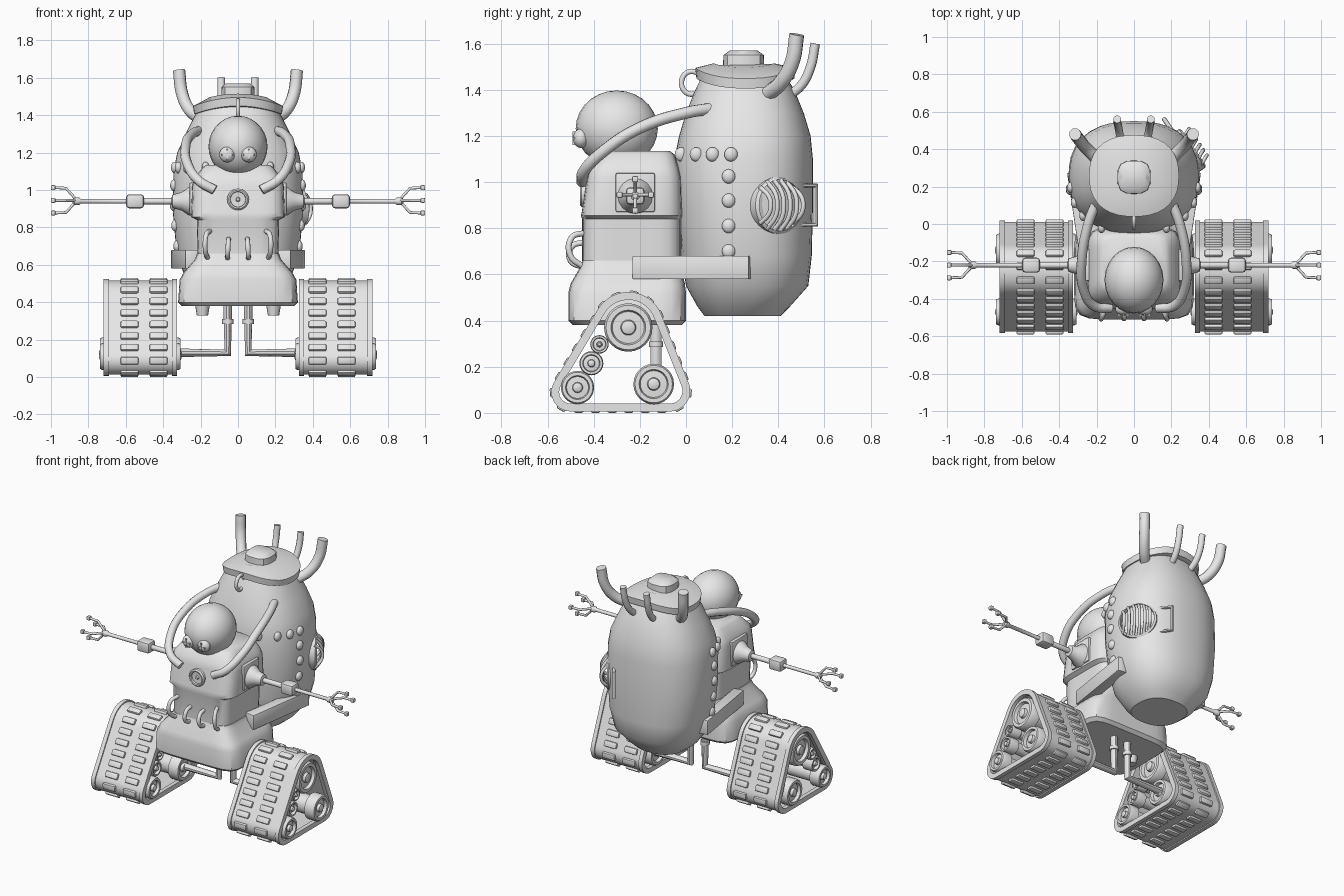
import bpy, bmesh, math
from mathutils import Vector, Matrix
from mathutils.geometry import convex_hull_2d

if "Cube" in bpy.data.objects:
    bpy.data.objects.remove(bpy.data.objects["Cube"])

grey = bpy.data.materials.new("plain_grey")
grey.use_nodes = True
grey.diffuse_color = (0.8, 0.8, 0.8, 1)
grey.node_tree.nodes["Principled BSDF"].inputs["Base Color"].default_value = (0.8, 0.8, 0.8, 1)
made = []
TAU = 2 * math.pi


def add(name, data):
    ob = bpy.data.objects.new(name, data)
    data.materials.append(grey)
    bpy.context.collection.objects.link(ob)
    made.append(ob)
    return ob


def finish(name, bm):
    bmesh.ops.recalc_face_normals(bm, faces=bm.faces)
    me = bpy.data.meshes.new(name)
    bm.to_mesh(me)
    bm.free()
    return add(name, me)


def skin(name, rings, loop=False):
    """Join rings of points; cap the ends, or join last to first."""
    bm = bmesh.new()
    vs = [[bm.verts.new(p) for p in ring] for ring in rings]
    n = len(vs[0])
    pairs = list(zip(vs, vs[1:])) + ([(vs[-1], vs[0])] if loop else [])
    for a, b in pairs:
        for i in range(n):
            bm.faces.new((a[i], a[(i + 1) % n], b[(i + 1) % n], b[i]))
    if not loop:
        bm.faces.new(vs[0])
        bm.faces.new(vs[-1])
    return finish(name, bm)


def loft(name, sections, power, n=36, sag=0):
    """Stack of superellipse sections (z, half width, y front, y back)."""
    rings = []
    for z, hx, y0, y1 in sections:
        ring = []
        for i in range(n):
            c, s = math.cos(TAU * i / n), math.sin(TAU * i / n)
            k = (abs(c) ** power + abs(s) ** power) ** (-1 / power)
            x = hx * c * k
            ring.append((x, (y0 + y1) / 2 + (y1 - y0) / 2 * s * k, z - sag * x * x))
        rings.append(ring)
    return skin(name, rings)


def lathe(name, profile, origin, axis, n=24):
    """Turn (radius, distance) pairs about an axis through origin."""
    rot = Vector(axis).to_track_quat('Z', 'Y')
    return skin(name, [[Vector(origin) + rot @ Vector((r * math.cos(TAU * i / n), r * math.sin(TAU * i / n), d))
                        for i in range(n)] for r, d in profile])


def tube(name, pts, r, handle='AUTO', closed=False):
    cu = bpy.data.curves.new(name, 'CURVE')
    cu.dimensions, cu.bevel_depth, cu.bevel_resolution = '3D', r, 3
    cu.resolution_u, cu.use_fill_caps = 6, True
    sp = cu.splines.new('BEZIER')
    sp.bezier_points.add(len(pts) - 1)
    sp.use_cyclic_u = closed
    for b, p in zip(sp.bezier_points, pts):
        b.co = p
        b.handle_left_type = b.handle_right_type = handle
    return add(name, cu)


def box(name, centre, size, bevel=0.0, rot=Matrix()):
    bm = bmesh.new()
    bmesh.ops.create_cube(bm, size=1, matrix=Matrix.Translation(centre) @ rot @ Matrix.Diagonal((*size, 1)))
    if bevel:
        bmesh.ops.bevel(bm, geom=bm.edges[:], offset=bevel, segments=2, affect='EDGES', profile=0.5)
    return finish(name, bm)


def ball(name, centre, size):
    bm = bmesh.new()
    bmesh.ops.create_uvsphere(bm, u_segments=24, v_segments=14, radius=1,
                              matrix=Matrix.Translation(centre) @ Matrix.Diagonal((*size, 1)))
    return finish(name, bm)


# Large tank on the back
tank = [(.42, .17, .08, .41), (.46, .22, .05, .45), (.55, .29, 0, .53), (.68, .33, -.02, .545),
        (.9, .35, -.04, .55), (1.1, .345, -.05, .55), (1.2, .325, -.03, .54),
        (1.3, .28, 0, .51), (1.4, .23, .04, .47), (1.46, .2, .07, .43)]
loft("tank", tank, 2.4)


def tank_x(y, z):
    for a, b in zip(tank, tank[1:]):
        if a[0] <= z <= b[0]:
            t = (z - a[0]) / (b[0] - a[0])
            _, hx, y0, y1 = [p + (q - p) * t for p, q in zip(a, b)]
            u = abs(2 * y - y0 - y1) / (y1 - y0)
            return hx * max(0, 1 - u ** 2.4) ** (1 / 2.4)


# Tank lid, knob and ring handle
loft("lid", [(1.44, .2, .08, .44), (1.45, .235, .045, .47), (1.495, .24, .04, .475), (1.515, .15, .12, .38)],
     2.4, sag=.8)
loft("lid_knob", [(1.48, .09, .16, .34), (1.55, .088, .162, .338), (1.57, .065, .19, .31)], 3, n=16)
tube("lid_ring", [(0, .025 + .045 * math.cos(a), 1.43 + .05 * math.sin(a))
                  for a in (0, TAU / 4, TAU / 2, 3 * TAU / 4)], .012, closed=True)

# Torso, base, head
loft("base", [(.38, .3, -.49, -.02), (.4, .32, -.51, 0), (.52, .312, -.51, 0), (.56, .29, -.5, -.005),
              (.63, .23, -.46, -.02), (.66, .22, -.45, -.02)], 7, n=48)
loft("torso", [(.62, .215, -.45, -.02), (.84, .22, -.45, -.02), (.855, .25, -.455, -.015), (.88, .25, -.45, -.015),
               (1.02, .245, -.43, -.02), (1.06, .235, -.42, -.03), (1.12, .19, -.37, -.05), (1.135, .17, -.35, -.07)],
     6, n=48)
ball("head", (0, -.3, 1.232), (.158, .178, .165))
lathe("chest_dial", [(.058, -.02), (.058, .012), (.05, .02), (.042, .018), (.04, .006), (.012, .004), (.008, .015)],
      (0, -.44, .95), (0, -1, 0))

for s in (1, -1):
    side = "left" if s > 0 else "right"

    # Eyes with crossed bars
    ball(side + "_eye", (s * .058, -.455, 1.19), (.042, .034, .042))
    box(side + "_eye_bar_flat", (s * .058, -.486, 1.19), (.06, .01, .008))
    box(side + "_eye_bar_upright", (s * .058, -.486, 1.19), (.008, .01, .06))

    # Breathing hose, exhaust horns, belly loops
    tube(side + "_hose", [(s * .2, .12, 1.32), (s * .245, 0, 1.3), (s * .28, -.2, 1.235), (s * .27, -.35, 1.14),
                          (s * .21, -.44, 1.05), (s * .125, -.45, 1.0)], .026)
    tube(side + "_large_horn", [(s * .2, .35, 1.38), (s * .26, .41, 1.43), (s * .3, .46, 1.52), (s * .315, .48, 1.64)], .033)
    tube(side + "_small_horn", [(s * .07, .44, 1.37), (s * .08, .5, 1.42), (s * .088, .54, 1.5), (s * .09, .56, 1.6)], .021)
    tube(side + "_outer_loop", [(s * .15, -.44, .78), (s * .17, -.495, .76), (s * .175, -.5, .68), (s * .16, -.44, .63)], .013)
    tube(side + "_inner_loop", [(s * .05, -.44, .74), (s * .052, -.495, .72), (s * .055, -.5, .66), (s * .055, -.44, .63)], .013)

    # Bracket between torso and tank
    box(side + "_bracket", (s * .285, .025, .63), (.07, .51, .1), .004, Matrix.Rotation(-s * .15, 4, 'Z'))

    # Rivets on the tank
    spots = [(y, 1.12) for y in (-.02, .045, .115, .195)] + [(.185, z) for z in (1.025, .92, .81, .7)]
    for i, (y, z) in enumerate(spots):
        ball(f"{side}_rivet_{i}", (s * tank_x(y, z), y, z), (.02, .029, .031))

    # Arm with a four finger hand
    arm = (0, -.22, .94)
    box(side + "_shoulder_plate", (s * .245, -.22, .955), (.03, .17, .17), .008)
    lathe(side + "_shoulder", [(.08, .23), (.075, .265), (.05, .3), (.036, .35), (.02, .355)], arm, (s, 0, 0), 16)
    lathe(side + "_arm", [(.017, .33), (.017, .56), (.012, .57), (.012, .84), (.02, .85), (.02, .875), (.01, .885)],
          arm, (s, 0, 0), 12)
    box(side + "_elbow", (s * .55, -.22, .94), (.095, .08, .075), .016)
    for i in range(4):
        dy, dz = round(math.cos(i * TAU / 4)), round(math.sin(i * TAU / 4))
        path = [(s * x, -.22 + dy * r, .945 + dz * r) for x, r in ((.87, .01), (.92, .065), (.985, .068))]
        tube(f"{side}_finger_{i}", path, .008, 'VECTOR')
        box(f"{side}_fingertip_{i}", (s * .988, -.22 + dy * .068, .945 + dz * .068), (.024, .026, .026), .005)

    # Leg strut and collar
    tube(side + "_strut", [(s * .055, -.13, .4), (s * .055, -.13, .13), (s * .36, -.13, .13)], .024, 'VECTOR')
    lathe(side + "_strut_collar", [(.03, .285), (.03, .31)], (s * .055, -.13, 0), (0, 0, 1), 16)
    lathe(side + "_base_stub", [(.03, .33), (.042, .4)], (s * .19, -.25, 0), (0, 0, 1), 16)

# Track path: taut loop around three circles, evenly resampled
dots = [(y + r * math.cos(TAU * i / 40), z + r * math.sin(TAU * i / 40))
        for y, z, r in ((-.25, .37, .14), (-.5, .09, .07), (-.07, .095, .075)) for i in range(40)]
hull = [Vector(dots[i]) for i in convex_hull_2d(dots)]
edges = list(zip(hull, hull[1:] + hull[:1]))
total = sum((b - a).length for a, b in edges)


def on_path(d):
    """Point and outward normal at distance d along the loop."""
    d %= total
    for a, b in edges:
        step = (b - a).length
        if d <= step:
            t = (b - a).normalized()
            n = Vector((t.y, -t.x))
            p = a + t * d
            return p, n if n.dot(p - Vector((-.25, .2))) > 0 else -n
        d -= step
    return on_path(0)


def belt(name, x0, x1, out, inn, count=96):
    rings = []
    for i in range(count):
        p, n = on_path(total * i / count)
        o, q = p + n * out, p - n * inn
        rings.append([(x0, *o), (x1, *o), (x1, *q), (x0, *q)])
    skin(name, rings, loop=True)


wheels = {"top": (-.25, .37, .105, .19), "front": (-.47, .11, .072, .215), "rear": (-.14, .125, .088, .215),
          "lower_idler": (-.41, .215, .052, .19), "upper_idler": (-.375, .297, .04, .19)}
for s in (1, -1):
    side = "left" if s > 0 else "right"
    belt(side + "_track", s * .34, s * .7, .006, .014)
    belt(side + "_track_inner_rim", s * .325, s * .352, .014, .02)
    belt(side + "_track_outer_rim", s * .69, s * .718, .014, .02)

    # Tread pads in two columns
    for i in range(24):
        p, n = on_path(total * (i + .5) / 24)
        turn = Matrix.Rotation(math.atan2(n.y, n.x), 4, 'X')
        for j, x in enumerate((.425, .58)):
            box(f"{side}_pad_{i}_{j}", (s * x, *(p + n * .006)), (.095, .028, .04), .007, turn)

    # Wheels run right across the track
    for part, (y, z, r, half) in wheels.items():
        face = [(.15, .005), (.28, 0), (.32, -.018), (.66, -.02), (.72, 0), (.92, 0), (1, -.012), (1, -.07), (.72, -.08)]
        prof = [(k * r, half + d) for k, d in face]
        prof += [(k, -d) for k, d in reversed(prof)]
        lathe(f"{side}_{part}_wheel", prof, (s * .522, y, z), (1, 0, 0))

# Round grille with side frame, left side of the tank only
out = Vector((math.cos(.6), math.sin(.6), 0))
along = Vector((-out.y, out.x, 0))
hub = Vector((.29, .39, .9))


def spot(u, v, w):
    return hub + along * u + Vector((0, 0, v)) + out * w


lathe("grille_housing", [(.125, -.08), (.125, .025), (.112, .035), (.108, .01), (.05, .01)], hub, out, 32)
for i in range(6):
    u = -.085 + .034 * i
    h = math.sqrt(.115 ** 2 - u ** 2)
    tube(f"grille_bar_{i}", [spot(u - .012, h, .02), spot(u + .006, h * .5, .06), spot(u + .01, 0, .07),
                             spot(u + .006, -h * .5, .06), spot(u - .012, -h, .02)], .01)
tube("grille_frame", [spot(u, v, -.01) for u, v in ((.12, .085), (.215, .085), (.215, -.085), (.12, -.085))],
     .012, 'VECTOR', closed=True)

# Turn curves into meshes and smooth the shading
bpy.ops.object.select_all(action='DESELECT')
for ob in made:
    ob.select_set(True)
bpy.context.view_layer.objects.active = made[0]
bpy.ops.object.convert(target='MESH')
bpy.ops.object.shade_smooth_by_angle(angle=math.radians(38))
